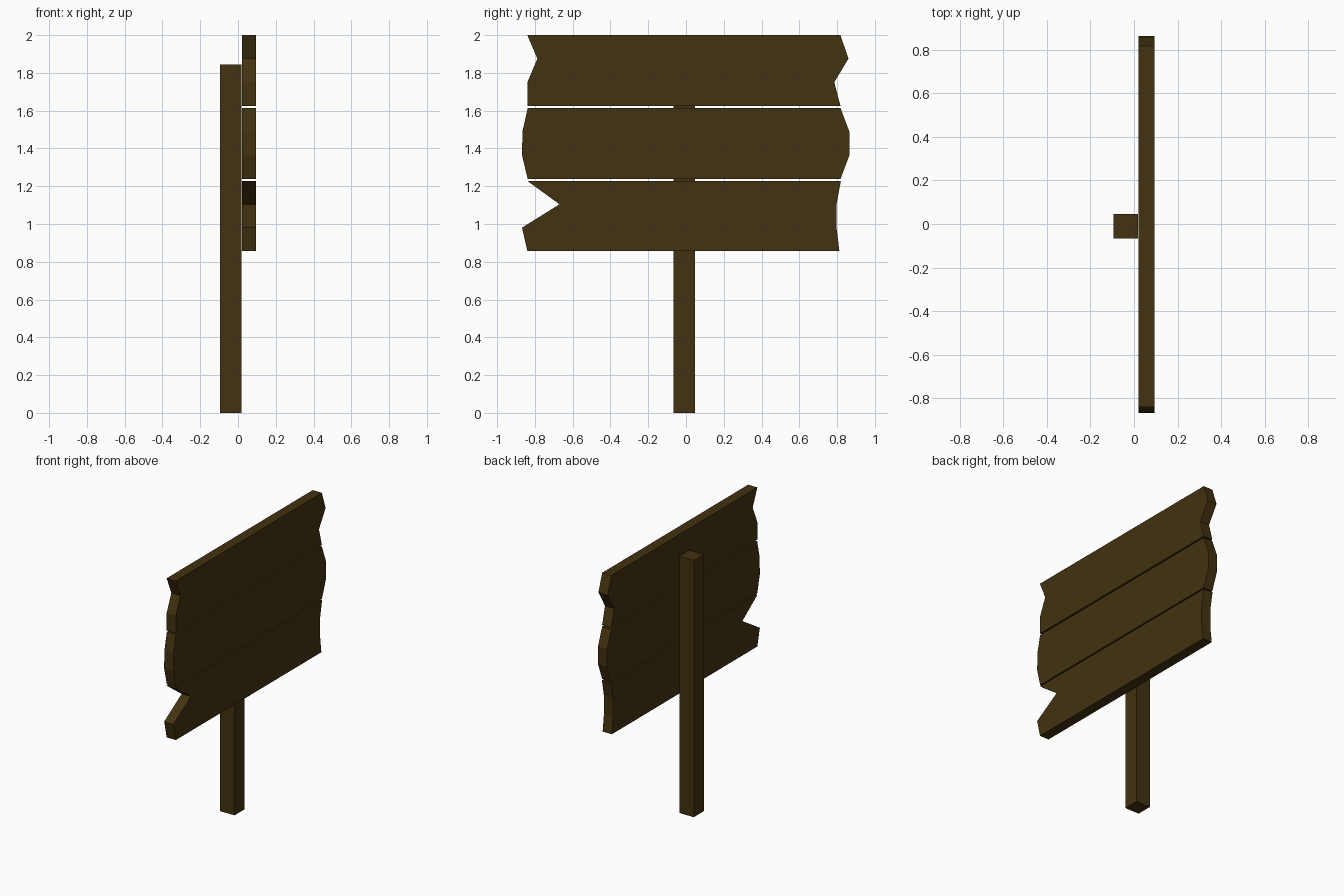
import bpy, bmesh

if "Cube" in bpy.data.objects:
    bpy.data.objects.remove(bpy.data.objects["Cube"])

wood = bpy.data.materials.new("dark_wood")
wood.diffuse_color = (0.055, 0.032, 0.005, 1)
wood.use_nodes = True
wood.node_tree.nodes["Principled BSDF"].inputs["Base Color"].default_value = wood.diffuse_color


def slab(name, outline, x0, x1):
    """Extrude a (y, z) outline along x."""
    bm = bmesh.new()
    face = bm.faces.new([bm.verts.new((x0, y, z)) for y, z in outline])
    ext = bmesh.ops.extrude_face_region(bm, geom=[face])
    moved = [v for v in ext["geom"] if isinstance(v, bmesh.types.BMVert)]
    bmesh.ops.translate(bm, verts=moved, vec=(x1 - x0, 0, 0))
    bmesh.ops.recalc_face_normals(bm, faces=bm.faces)
    mesh = bpy.data.meshes.new(name)
    bm.to_mesh(mesh)
    bm.free()
    mesh.materials.append(wood)
    obj = bpy.data.objects.new(name, mesh)
    bpy.context.collection.objects.link(obj)


# Post behind the boards
slab("post", [(-0.066, 0), (0.047, 0), (0.047, 1.845), (-0.066, 1.845)], -0.095, 0.018)

# Boards: bottom z, top z, then left and right ragged ends from top to bottom
boards = {
    "bottom_board": (0.857, 1.228, (-0.84, -0.67, -0.868, -0.84), (0.82, 0.797, 0.797, 0.812)),
    "middle_board": (1.238, 1.614, (-0.838, -0.866, -0.868, -0.838), (0.818, 0.865, 0.865, 0.818)),
    "top_board": (1.625, 2.0, (-0.84, -0.787, -0.84, -0.84), (0.818, 0.86, 0.785, 0.818)),
}
for name, (z0, z1, left, right) in boards.items():
    zs = [z1 + (z0 - z1) * i / 3 for i in range(4)]
    outline = list(zip(left, zs)) + list(zip(right, zs))[::-1]
    slab(name, outline, 0.021, 0.094)
